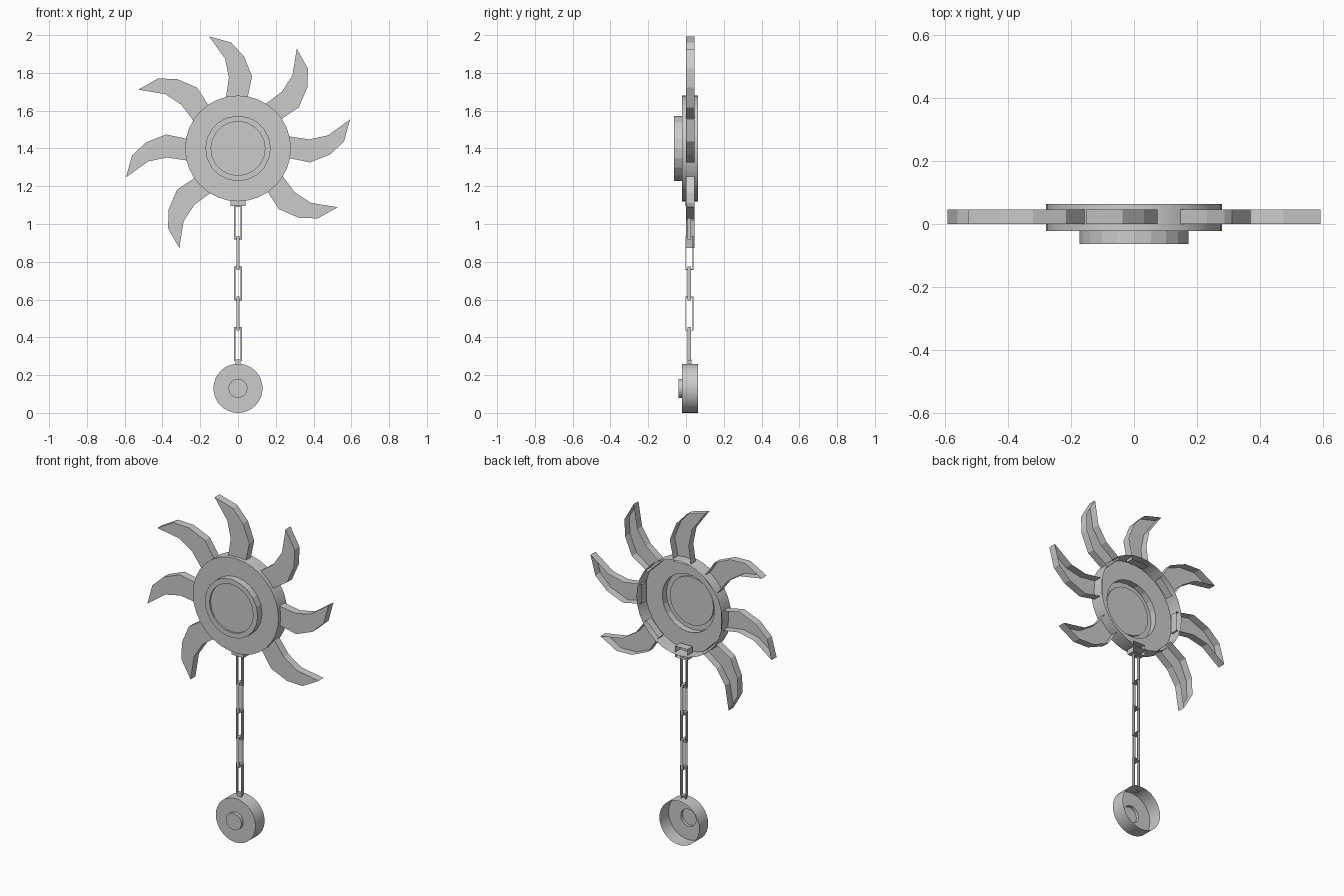
import bpy
import math

if "Cube" in bpy.data.objects:
    bpy.data.objects.remove(bpy.data.objects["Cube"])

HUB_Z = 1.40


def make_object(name, verts, faces, smooth=False):
    mesh = bpy.data.meshes.new(name)
    mesh.from_pydata(verts, [], faces)
    mesh.update()
    obj = bpy.data.objects.new(name, mesh)
    bpy.context.collection.objects.link(obj)
    if smooth:
        bpy.ops.object.select_all(action='DESELECT')
        obj.select_set(True)
        bpy.context.view_layer.objects.active = obj
        bpy.ops.object.shade_smooth_by_angle(angle=math.radians(30))
    return obj


def revolve(name, profile, cz, segments, cap=True, smooth=True):
    """Turn (radius, y) points around a front-to-back axis; the back stays open."""
    verts, faces = [], []
    for r, y in profile:
        for k in range(segments):
            a = math.tau * k / segments
            verts.append((r * math.cos(a), y, cz + r * math.sin(a)))
    for i in range(len(profile) - 1):
        for k in range(segments):
            n = (k + 1) % segments
            p, q = i * segments, (i + 1) * segments
            faces.append((p + k, p + n, q + n, q + k))
    if cap:
        last = (len(profile) - 1) * segments
        faces.append(tuple(range(last, last + segments)))
    return make_object(name, verts, faces, smooth)


def open_shell(name, outline, y_front, y_back):
    """Front face and side walls of an (x, z) outline, open at the back."""
    n = len(outline)
    verts = [(x, y_back, z) for x, z in outline] + [(x, y_front, z) for x, z in outline]
    faces = [(i, (i + 1) % n, n + (i + 1) % n, n + i) for i in range(n)]
    faces.append(tuple(range(n, 2 * n)))
    return make_object(name, verts, faces)


def chain_link(name, cz, half_w, half_h, half_d, wall, sideways):
    """Rectangular ring, turned a quarter for every other link."""
    verts, faces = [], []
    for d in (-half_d, half_d):
        for t in (0, wall):
            for sx, sz in ((-1, -1), (1, -1), (1, 1), (-1, 1)):
                w, z = sx * (half_w - t), cz + sz * (half_h - t)
                x, y = (-d, w) if sideways else (w, d)
                verts.append((x, y + 0.018, z))
    for i in range(4):
        j = (i + 1) % 4
        faces += [(i, j, 4 + j, 4 + i), (8 + j, 8 + i, 12 + i, 12 + j),
                  (8 + i, 8 + j, j, i), (4 + i, 4 + j, 12 + j, 12 + i)]
    return make_object(name, verts, faces)


# Hub: wide hollow dish with a raised boss and shallow centre
revolve("hub_disc", [(0.28, 0.063), (0.28, -0.022), (0.17, -0.022)], HUB_Z, 32, cap=False)
revolve("hub_boss", [(0.173, -0.022), (0.173, -0.063), (0.143, -0.063), (0.143, -0.053)],
        HUB_Z, 20, smooth=False)

# Seven curved rays on an eight-fold layout, leaving the bottom free
ray = [(0.26, -0.05), (0.28, -0.053), (0.381, -0.074), (0.487, -0.032), (0.561, 0.037),
       (0.593, 0.153), (0.476, 0.069), (0.376, 0.048), (0.275, 0.063), (0.26, 0.065)]
for i in range(8):
    if i == 6:
        continue
    a = i * math.tau / 8
    c, s = math.cos(a), math.sin(a)
    open_shell(f"ray_{i}", [(x * c - z * s, HUB_Z + x * s + z * c) for x, z in ray], 0.0, 0.046)

# Hanger under the hub
open_shell("chain_hanger", [(-0.04, 1.095), (0.04, 1.095), (0.04, 1.16), (-0.04, 1.16)],
           -0.005, 0.045)

# Chain of five alternating links
for i in range(5):
    side = i % 2 == 1
    chain_link(f"chain_link_{i}", 1.008 - 0.161 * i, 0.021, 0.09, 0.009,
               0.004 if side else 0.007, side)

# Pendant disc with a small boss and its nub
revolve("pendant", [(0.13, 0.063), (0.13, -0.022), (0.05, -0.022), (0.05, -0.04)], 0.13, 32)
open_shell("pendant_nub", [(-0.013, 0.25), (0.013, 0.25), (0.013, 0.282), (-0.013, 0.282)],
           0.008, 0.03)
